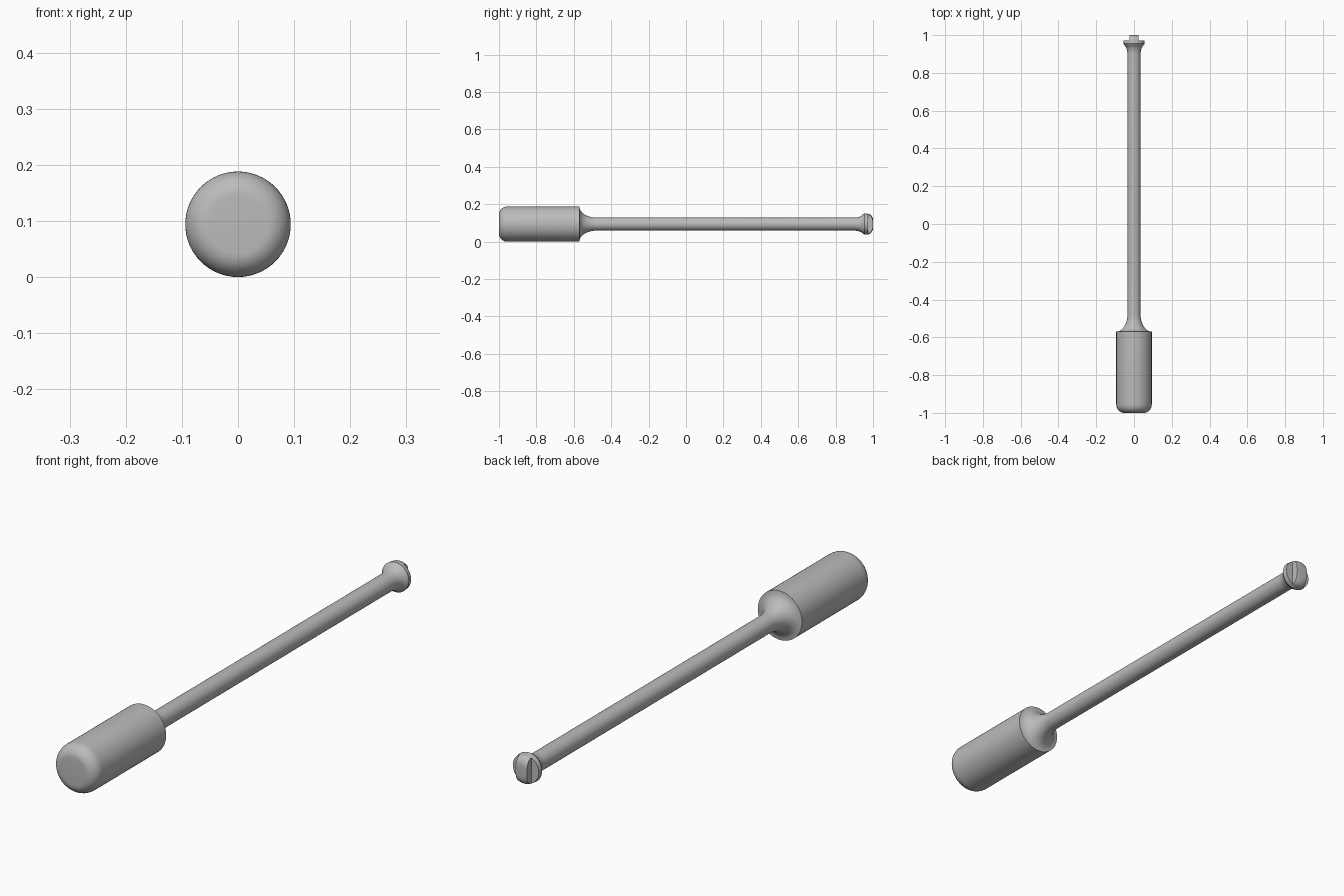
import bpy, bmesh, math
from mathutils import Vector

if "Cube" in bpy.data.objects:
    bpy.data.objects.remove(bpy.data.objects["Cube"], do_unlink=True)

AXIS_Z = 0.094   # height of the centre axis
HANDLE_R = 0.094
SHAFT_R = 0.035
SEGMENTS = 64

grey = bpy.data.materials.new("plain grey")
grey.use_nodes = True
grey.diffuse_color = (0.5, 0.5, 0.5, 1)
grey.node_tree.nodes["Principled BSDF"].inputs["Base Color"].default_value = (0.5, 0.5, 0.5, 1)


def arc(cy, cr, ry, rr, start, end, steps=10):
    """Elliptical arc as (y, radius) points, angles in degrees."""
    angles = [math.radians(start + (end - start) * i / steps) for i in range(steps + 1)]
    return [(cy + ry * math.cos(a), cr + rr * math.sin(a)) for a in angles]


def lathe(profile):
    """Spin a (y, radius) profile around the y axis."""
    bm = bmesh.new()
    verts = [bm.verts.new((0, y, r)) for y, r in profile]
    edges = [bm.edges.new(pair) for pair in zip(verts, verts[1:])]
    bmesh.ops.spin(bm, geom=verts + edges, cent=(0, 0, 0), axis=(0, 1, 0),
                   angle=math.tau, steps=SEGMENTS)
    bmesh.ops.remove_doubles(bm, verts=bm.verts, dist=1e-5)
    return bm


def finish(bm, name):
    bmesh.ops.recalc_face_normals(bm, faces=bm.faces)
    mesh = bpy.data.meshes.new(name)
    bm.to_mesh(mesh)
    bm.free()
    mesh.materials.append(grey)
    obj = bpy.data.objects.new(name, mesh)
    obj.location.z = AXIS_Z
    bpy.context.collection.objects.link(obj)
    bpy.ops.object.select_all(action="DESELECT")
    obj.select_set(True)
    bpy.context.view_layer.objects.active = obj
    bpy.ops.object.shade_smooth_by_angle(angle=math.radians(30))


# Handle with rounded end, concave neck, long shaft and flared head
body = [(-1, 0)]
body += arc(-0.955, HANDLE_R - 0.042, 0.045, 0.042, 180, 90)
body += [(-0.57, HANDLE_R)]
body += arc(-0.48, HANDLE_R, 0.09, HANDLE_R - SHAFT_R, 180, 270)
body += arc(0.9, 0.065, 0.052, 0.03, 270, 335)
body += [(0.955, 0.057), (0.972, 0.055), (0.972, 0)]
finish(lathe(body), "handle_and_shaft")

# Domed ridge across the head, trimmed to a narrow vertical blade
bm = lathe([(0.965, 0), (0.965, 0.055)] + arc(0.972, 0.02, 0.028, 0.035, 90, 0) + [(1, 0)])
for side in (-1, 1):
    cut = bmesh.ops.bisect_plane(bm, geom=bm.verts[:] + bm.edges[:] + bm.faces[:],
                                 plane_co=Vector((side * 0.024, 0, 0)),
                                 plane_no=Vector((side, 0, 0)), clear_outer=True)
    rim = [e for e in cut["geom_cut"] if isinstance(e, bmesh.types.BMEdge)]
    bmesh.ops.edgeloop_fill(bm, edges=rim)
finish(bm, "head_ridge")
